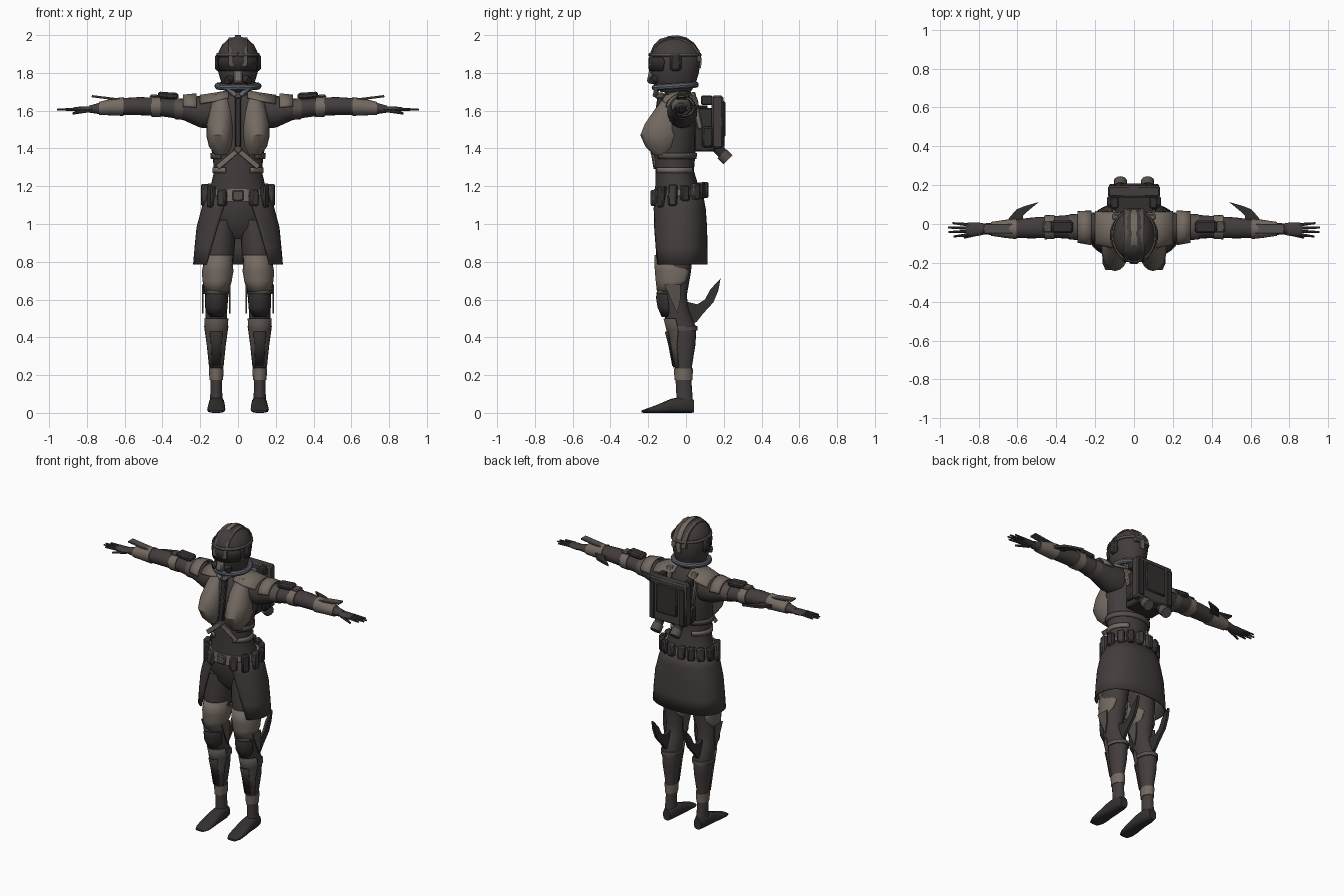
import bpy, bmesh, math
from mathutils import Matrix, Vector, Euler


def material(name, r, g, b):
    m = bpy.data.materials.new(name)
    m.diffuse_color = (r, g, b, 1)
    return m


DARK = material("charcoal cloth", 0.056, 0.047, 0.045)
BLACK = material("black metal", 0.034, 0.029, 0.029)
TAUPE = material("taupe armour", 0.175, 0.145, 0.122)
WORN = material("worn brown", 0.095, 0.080, 0.072)
STEEL = material("blue grey collar", 0.125, 0.135, 0.165)


def finish(name, bm, mat, mirror=False, thick=0, bevel=0):
    bmesh.ops.recalc_face_normals(bm, faces=bm.faces[:])
    me = bpy.data.meshes.new(name)
    bm.to_mesh(me)
    bm.free()
    me.materials.append(mat)
    ob = bpy.data.objects.new(name, me)
    bpy.context.collection.objects.link(ob)
    bpy.ops.object.select_all(action='DESELECT')
    bpy.context.view_layer.objects.active = ob
    ob.select_set(True)
    bpy.ops.object.shade_smooth_by_angle(angle=math.radians(38))
    if thick:
        s = ob.modifiers.new("thickness", 'SOLIDIFY')
        s.thickness, s.offset = thick, 0
    if bevel:
        b = ob.modifiers.new("bevel", 'BEVEL')
        b.width, b.segments = bevel, 1
    if mirror:
        m = ob.modifiers.new("mirror", 'MIRROR')
        m.use_mirror_merge = False
    return ob


def loft(name, rings, mat, axis='z', n=20, mirror=False, mid=None, thick=0.008, grow=0, p=1.0):
    """rings: (along, centre u, centre v, radius u, radius v[, half arc]); mid set = open shell."""
    bm = bmesh.new()
    rows = []
    for r in rings:
        t, cu, cv, ru, rv = r[:5]
        row = []
        for i in range(n):
            if mid is None:
                a = 2 * math.pi * i / n
            else:
                a = math.radians(mid + r[5] * (2 * i / (n - 1) - 1))
            c, s = math.cos(a), math.sin(a)
            u = cu + (ru + grow) * math.copysign(abs(c) ** p, c)
            v = cv + (rv + grow) * math.copysign(abs(s) ** p, s)
            row.append(bm.verts.new({'z': (u, v, t), 'x': (t, u, v), 'y': (u, t, v)}[axis]))
        rows.append(row)
    for a, b in zip(rows, rows[1:]):
        for i in range(n if mid is None else n - 1):
            j = (i + 1) % n
            bm.faces.new((a[i], a[j], b[j], b[i]))
    if mid is None:
        bm.faces.new(rows[0])
        bm.faces.new(rows[-1])
    return finish(name, bm, mat, mirror, 0 if mid is None else thick)


def box(name, c, size, mat, mirror=False, rot=(0, 0, 0), bevel=0.006):
    bm = bmesh.new()
    e = Euler([math.radians(a) for a in rot])
    bmesh.ops.create_cube(bm, size=1, matrix=Matrix.LocRotScale(Vector(c), e, Vector(size)))
    return finish(name, bm, mat, mirror, 0, bevel)


def rod(name, a, b, r1, r2, mat, mirror=False, n=12):
    a, b = Vector(a), Vector(b)
    bm = bmesh.new()
    q = (b - a).to_track_quat('Z', 'Y').to_matrix().to_4x4()
    bmesh.ops.create_cone(bm, cap_ends=True, segments=n, radius1=r1, radius2=r2,
                          depth=(b - a).length, matrix=Matrix.Translation((a + b) / 2) @ q)
    return finish(name, bm, mat, mirror)


def prism(name, pts, axis, at, width, mat, mirror=False):
    """Flat outline extruded along an axis."""
    bm = bmesh.new()
    f = [[bm.verts.new({'x': (at + o, u, v), 'y': (u, at + o, v), 'z': (u, v, at + o)}[axis])
          for u, v in pts] for o in (-width / 2, width / 2)]
    bm.faces.new(f[0])
    bm.faces.new(f[1])
    for i in range(len(pts)):
        j = (i + 1) % len(pts)
        bm.faces.new((f[0][i], f[0][j], f[1][j], f[1][i]))
    return finish(name, bm, mat, mirror)


# Torso, neck and chest
torso = [(.92, 0, -.04, .05, .05), (.98, 0, -.04, .15, .10), (1.1, 0, -.04, .165, .12),
         (1.18, 0, -.045, .15, .118), (1.28, 0, -.06, .126, .102), (1.38, 0, -.06, .138, .11),
         (1.5, 0, -.045, .162, .115), (1.6, 0, -.04, .172, .105), (1.66, 0, -.035, .15, .085),
         (1.70, 0, -.035, .07, .06)]
loft("torso", torso, DARK, n=28)
loft("neck", [(1.66, 0, -.045, .07, .07), (1.76, 0, -.05, .06, .065)], DARK)
loft("chest_plate", [(1.365, .085, -.13, .035, .04), (1.41, .092, -.13, .062, .085),
                     (1.47, .097, -.13, .071, .112), (1.53, .096, -.12, .07, .098),
                     (1.60, .09, -.10, .06, .07), (1.685, .085, -.06, .045, .045)],
     TAUPE, mirror=True)
box("chest_zip", (0, -.155, 1.54), (.032, .03, .27), BLACK, rot=(-8, 0, 0))
box("throat_clasp", (0, -.14, 1.68), (.04, .05, .03), WORN)
loft("rib_band", [(1.345, 0, -.06, .14, .112, 140), (1.375, 0, -.06, .143, .116, 140)],
     WORN, mid=90, n=24)
box("belly_strap", (.055, -.172, 1.345), (.14, .012, .028), TAUPE, True, rot=(0, 40, 8), bevel=.002)
box("belly_buckle", (0, -.178, 1.395), (.04, .02, .04), WORN, rot=(0, 45, 0))
loft("waist_strap", [(1.27, 0, -.06, .132, .108, 60), (1.30, 0, -.06, .132, .108, 60)],
     TAUPE, mid=0, mirror=True)
box("back_strap", (.09, .055, 1.6), (.04, .03, .2), TAUPE, True, rot=(12, 0, 0))
loft("shoulder_yoke", [(.05, -.035, 1.66, .09, .045, 80), (.12, -.03, 1.64, .092, .052, 80),
                       (.2, -.02, 1.62, .085, .06, 75)], TAUPE, 'x', mid=90, mirror=True)

# Helmet
helmet = [(1.70, 0, -.055, .06, .08), (1.74, 0, -.06, .085, .11), (1.80, 0, -.06, .104, .128),
          (1.86, 0, -.058, .112, .134), (1.91, 0, -.058, .104, .13), (1.95, 0, -.06, .083, .11),
          (1.98, 0, -.062, .05, .075), (1.99, 0, -.062, .02, .04)]
loft("helmet", helmet, DARK, n=24)
loft("visor", [(1.81, 0, -.06, .108, .133, 62), (1.86, 0, -.058, .114, .137, 66),
               (1.885, 0, -.058, .111, .135, 60)], BLACK, mid=-90)
loft("brow_band", [(1.888, 0, -.058, .113, .137, 180), (1.905, 0, -.058, .109, .135, 180)],
     WORN, mid=90, n=32)
arc = [math.radians(a) for a in range(-15, 206, 20)]
ridge = [(-.056 + .14 * math.cos(a), 1.86 + .14 * math.sin(a)) for a in arc]
inner = [(-.056 + .11 * math.cos(a), 1.86 + .11 * math.sin(a)) for a in reversed(arc)]
prism("helmet_crest", ridge + inner, 'x', 0, .03, TAUPE)
side_ridge = [(u, v - .012) for u, v in ridge]
prism("crest_rail", [(u, v - .012) for u, v in ridge[1:-1] + inner[1:-1]], 'x', .036, .03, WORN, True)
box("respirator", (0, -.178, 1.785), (.05, .045, .085), TAUPE, rot=(-12, 0, 0), bevel=.01)
rod("respirator_filter", (.03, -.15, 1.77), (.06, -.185, 1.76), .024, .02, BLACK, True)
box("ear_pad", (.108, -.055, 1.855), (.03, .06, .09), BLACK, True, bevel=.012)

# Collar hoop
bpy.ops.mesh.primitive_torus_add(major_segments=32, minor_segments=10, major_radius=.108,
                                 minor_radius=.017, location=(0, -.057, 1.73),
                                 rotation=(math.radians(4), 0, 0))
hoop = bpy.context.object
hoop.name = "collar_hoop"
hoop.data.materials.append(STEEL)
bpy.ops.object.shade_smooth_by_angle()
rod("collar_hose", (.06, -.15, 1.725), (.012, -.165, 1.68), .014, .012, STEEL, True)

# Arms and their armour
arm = [(.12, -.02, 1.595, .08, .09), (.2, -.02, 1.595, .08, .085), (.3, -.015, 1.607, .064, .052),
       (.42, -.015, 1.62, .055, .048), (.52, -.02, 1.624, .054, .048), (.62, -.025, 1.622, .047, .044),
       (.72, -.025, 1.613, .033, .033), (.79, -.025, 1.608, .026, .018)]
loft("arm", arm, DARK, 'x', mirror=True)
loft("shoulder_cap", [(.22, -.02, 1.61, .086, .078, 85), (.29, -.015, 1.615, .078, .066, 85)],
     TAUPE, 'x', mid=90, mirror=True)
loft("upper_arm_cuff", [(.29, -.015, 1.607, .067, .056), (.335, -.015, 1.611, .065, .056)],
     WORN, 'x', mirror=True)
box("shoulder_pod", (.37, -.015, 1.68), (.11, .065, .035), BLACK, True, rot=(0, -4, 0), bevel=.01)
loft("elbow_cuff", [(.41, -.015, 1.62, .062, .055), (.46, -.017, 1.622, .062, .054)],
     TAUPE, 'x', mirror=True)
box("elbow_plate", (.445, -.015, 1.677), (.045, .06, .015), WORN, True)
loft("forearm_cuff", [(.605, -.025, 1.622, .053, .05), (.66, -.025, 1.62, .047, .045),
                      (.735, -.025, 1.612, .036, .035)], TAUPE, 'x', mirror=True)
box("forearm_plate", (.695, -.025, 1.667), (.16, .05, .012), WORN, True, rot=(0, -7, 0), bevel=.003)
prism("forearm_fin", [(.66, .005), (.64, .035), (.605, .075), (.56, .093), (.49, .113),
                      (.54, .072), (.57, .045), (.575, .01)], 'z', 1.62, .016, BLACK, True)

# Hands
loft("palm", [(.76, -.025, 1.608, .026, .016), (.81, -.027, 1.606, .036, .016),
              (.865, -.028, 1.608, .034, .012)], DARK, 'x', n=12, mirror=True)
for i, tip in enumerate((.935, .957, .955, .93)):
    y = -.004 - .017 * i
    rod("finger", (.85, y, 1.608), (tip, y * 1.35 + .01, 1.605), .009, .005, DARK, True, 8)
rod("thumb", (.79, -.045, 1.603), (.875, -.07, 1.585), .012, .006, DARK, True, 8)

# Skirt with open front, belt and pouches
loft("skirt", [(1.15, 0, -.04, .17, .128, 165), (1.08, 0, -.037, .19, .138, 159),
               (.98, 0, -.035, .216, .143, 153), (.88, 0, -.035, .226, .145, 145),
               (.785, 0, -.035, .234, .146, 138)], DARK, mid=90, n=40, p=.85)
loft("belt", [(1.12, 0, -.04, .18, .135), (1.185, 0, -.04, .168, .13)], TAUPE, n=32)
box("belt_buckle", (0, -.175, 1.15), (.06, .02, .055), WORN)
for k, a in enumerate((-62, -38, -12, 14, 38, 58, 78)):
    c, s = math.cos(math.radians(a)), math.sin(math.radians(a))
    tall = .115 if k in (1, 2) else .085
    box("pouch", (.18 * c, -.04 + .142 * s, 1.158 + .022 * s), (.036, .046, tall),
        BLACK if k % 2 else DARK, True, rot=(0, 0, a), bevel=.008)

# Legs
leg = [(1.02, .085, -.05, .072, .095), (.9, .1, -.06, .085, .098), (.75, .108, -.065, .076, .092),
       (.62, .113, -.068, .062, .072), (.55, .115, -.055, .058, .07), (.45, .115, -.02, .056, .075),
       (.36, .115, -.014, .05, .064), (.25, .115, -.014, .036, .046), (.15, .115, -.012, .03, .042),
       (.04, .115, -.005, .034, .043)]
loft("leg", leg, DARK, mirror=True)
loft("thigh_guard", [(.835, .104, -.064, .084, .1, 80), (.75, .108, -.066, .08, .096, 150),
                     (.70, .11, -.067, .074, .09, 140), (.64, .113, -.07, .068, .08, 85)],
     TAUPE, mid=-90, mirror=True)
for x, name in ((.043, "inner_thigh_tail"), (.187, "outer_thigh_tail")):
    prism(name, [(-.115, .68), (-.03, .68), (-.03, .6), (-.045, .525), (-.075, .59)],
          'x', x, .008, WORN, True)
loft("knee_pad", [(.655, .115, -.075, .04, .07, 60), (.61, .115, -.075, .055, .077, 75),
                  (.56, .115, -.07, .055, .074, 75), (.51, .115, -.05, .035, .072, 60)],
     BLACK, mid=-90, mirror=True, thick=.014)
loft("knee_rim", [(.65, .115, -.072, .064, .078, 85), (.63, .115, -.072, .064, .08, 85)],
     WORN, mid=-90, mirror=True)
loft("calf_band", [(.435, .115, -.019, .062, .08), (.46, .115, -.022, .064, .082)],
     WORN, mirror=True)
loft("shin_guard", [(.50, .115, -.035, .062, .08, 75), (.44, .115, -.02, .06, .08, 75),
                    (.36, .115, -.014, .054, .069, 60), (.24, .115, -.014, .04, .05, 60)],
     WORN, mid=-90, mirror=True)
loft("shin_plate", [(.43, .115, -.022, .06, .086, 32), (.36, .115, -.016, .056, .074, 28),
                    (.25, .115, -.014, .042, .055, 32)], BLACK, mid=-90, mirror=True)
loft("ankle_cuff", [(.175, .115, -.013, .036, .047), (.235, .115, -.014, .039, .051)],
     TAUPE, mirror=True)
prism("calf_fin", [(.0, .59), (.06, .575), (.10, .60), (.13, .655), (.183, .712), (.172, .65),
                   (.145, .585), (.09, .525), (.055, .48), (.0, .47)], 'x', .118, .018, BLACK, True)

# Feet with flat pointed toes
loft("foot", [(.042, .113, .035, .026, .034), (0, .113, .045, .04, .045), (-.08, .113, .037, .044, .037),
              (-.16, .115, .02, .048, .02), (-.205, .116, .012, .045, .012),
              (-.236, .117, .007, .03, .006)], BLACK, 'y', n=16, mirror=True, p=.75)

# Backpack
box("pack_core", (0, .10, 1.50), (.2, .11, .23), BLACK)
box("pack_shell", (0, .167, 1.54), (.27, .062, .28), DARK, bevel=.01)
box("pack_panel", (0, .2, 1.555), (.15, .016, .19), BLACK)
box("pack_side_rail", (.11, .198, 1.53), (.035, .014, .24), BLACK, True, bevel=.003)
box("pack_top_lug", (.1, .11, 1.655), (.04, .06, .05), BLACK, True)
box("pack_side_pod", (.125, .115, 1.46), (.03, .06, .11), BLACK, True, bevel=.01)
rod("pack_nozzle", (.07, .16, 1.41), (.07, .205, 1.36), .03, .026, BLACK, True)
rod("pack_nozzle_ring", (.07, .19, 1.372), (.07, .222, 1.34), .034, .034, WORN, True)
